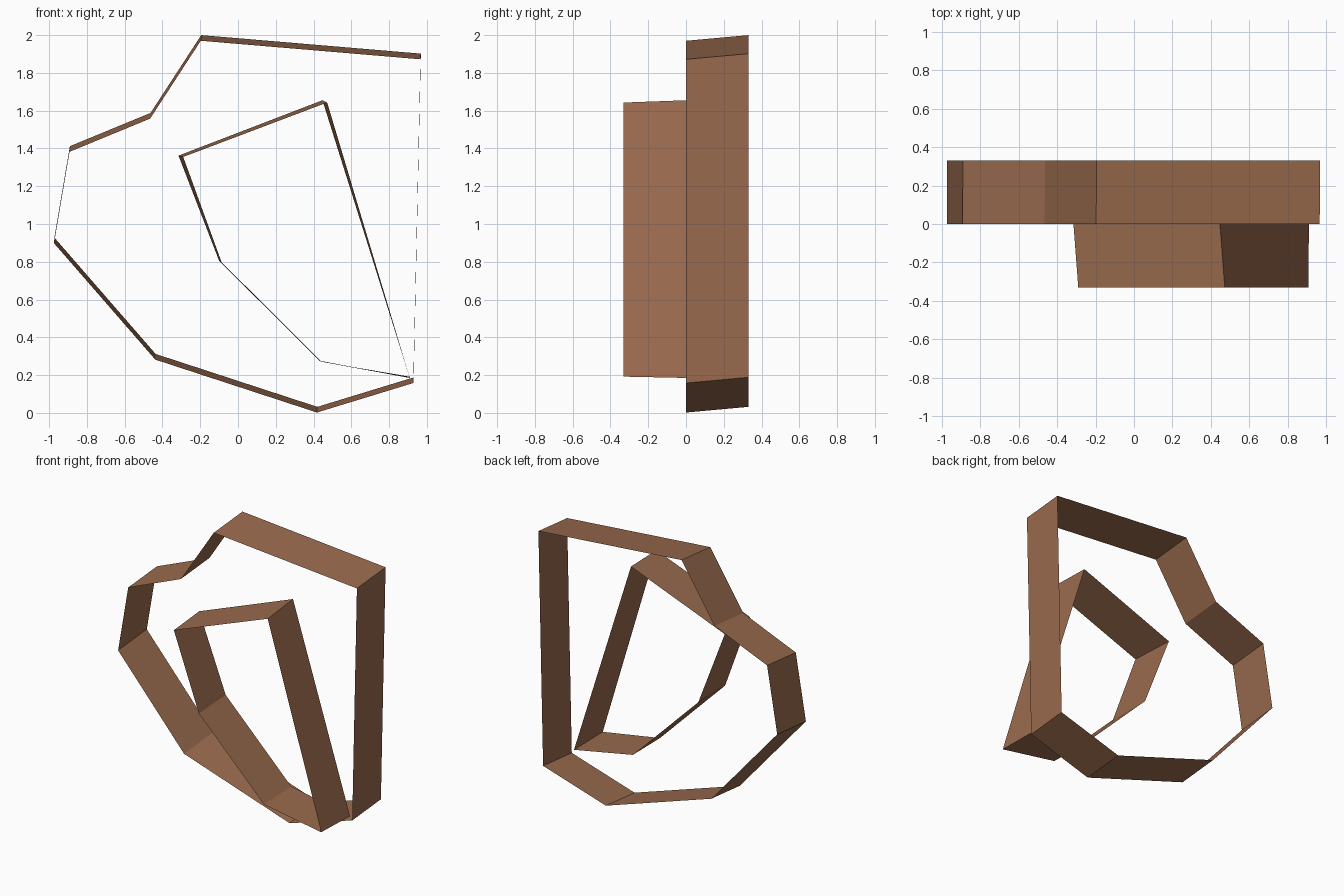
import bpy

if "Cube" in bpy.data.objects:
    bpy.data.objects.remove(bpy.data.objects["Cube"])

# One brown for both ribbons
brown = bpy.data.materials.new("brown")
brown.diffuse_color = (0.32, 0.145, 0.075, 1)
brown.use_nodes = True
brown.node_tree.nodes["Principled BSDF"].inputs["Base Color"].default_value = brown.diffuse_color


def ribbon(name, front, back, y_front, y_back):
    """Closed, open-ended thin band between two matching (x, z) outlines."""
    n = len(front)
    verts = [(x, y_front, z) for x, z in front] + [(x, y_back, z) for x, z in back]
    faces = [(i, (i + 1) % n, (i + 1) % n + n, i + n) for i in range(n)]
    mesh = bpy.data.meshes.new(name)
    mesh.from_pydata(verts, [], faces)
    mesh.materials.append(brown)
    obj = bpy.data.objects.new(name, mesh)
    bpy.context.collection.objects.link(obj)
    return obj


# Large band at the back, counter-clockwise seen from the front, slightly sheared upward
outer_back = [(0.93, 0.188), (0.968, 1.902), (-0.195, 2.0), (-0.463, 1.588),
              (-0.89, 1.412), (-0.972, 0.928), (-0.436, 0.312), (0.42, 0.032)]
outer_front = [(x - 0.002, z - 0.03) for x, z in outer_back]
ribbon("outer_band", outer_front, [(x, max(z, 0.03)) for x, z in outer_back], 0.0, 0.33)

# Small band in front, slightly tapered and twisted
inner_back = [(0.91, 0.185), (0.447, 1.655), (-0.315, 1.362), (-0.10, 0.805), (0.432, 0.276)]
inner_front = [(0.907, 0.192), (0.472, 1.643), (-0.29, 1.355), (-0.087, 0.798), (0.442, 0.271)]
ribbon("inner_band", inner_front, inner_back, -0.33, 0.0)
